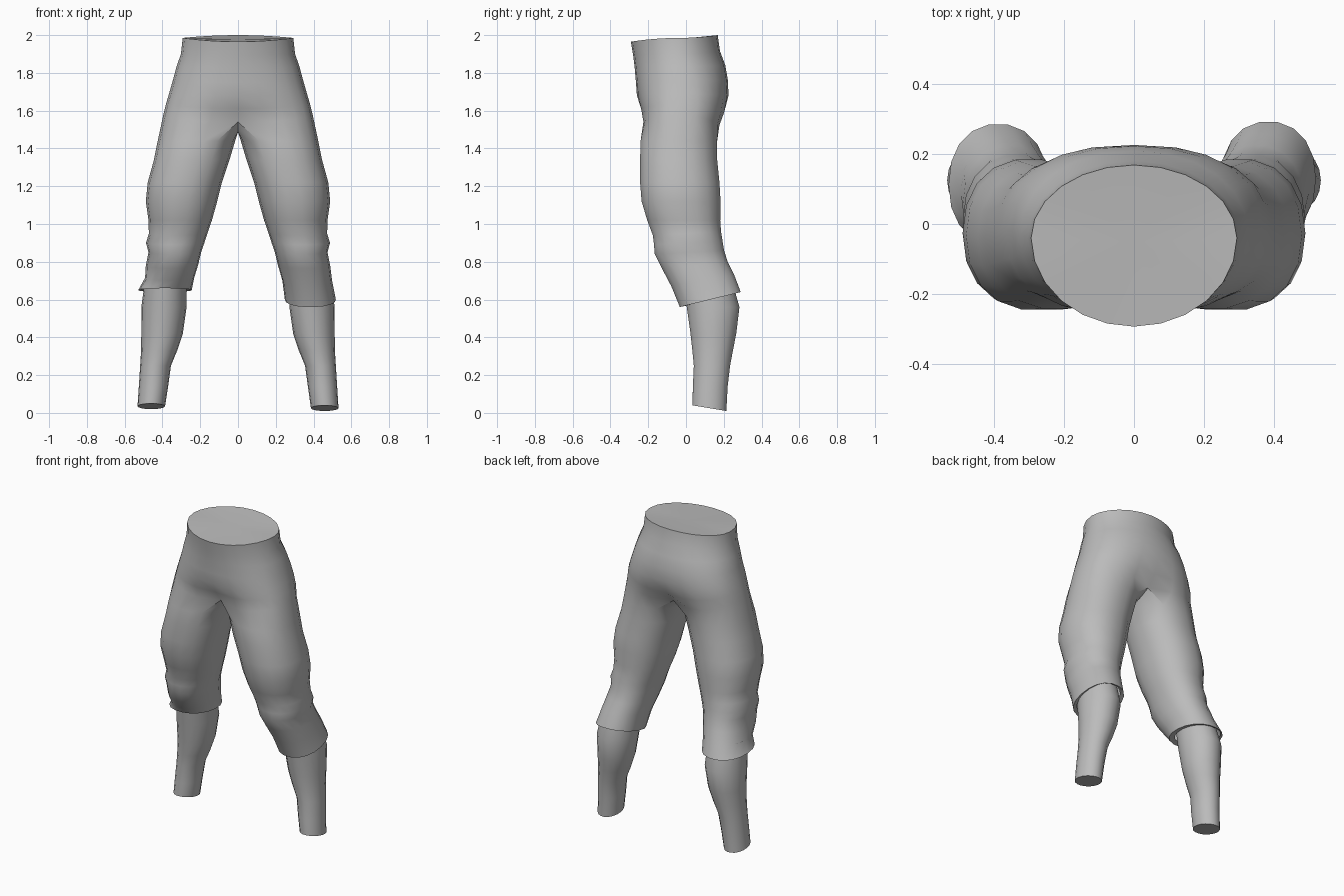
import bpy, bmesh, math

if "Cube" in bpy.data.objects:
    bpy.data.objects.remove(bpy.data.objects["Cube"])

fabric = bpy.data.materials.new("grey fabric")
fabric.diffuse_color = (0.5, 0.5, 0.5, 1)
fabric.use_nodes = True
fabric.node_tree.nodes["Principled BSDF"].inputs["Base Color"].default_value = fabric.diffuse_color


def power(v, n):
    return math.copysign(abs(v) ** (2 / n), v)


def make(name, verts, faces, angle=35):
    me = bpy.data.meshes.new(name)
    me.from_pydata(verts, [], faces)
    bm = bmesh.new()
    bm.from_mesh(me)
    bmesh.ops.recalc_face_normals(bm, faces=bm.faces)
    bm.to_mesh(me)
    bm.free()
    me.materials.append(fabric)
    ob = bpy.data.objects.new(name, me)
    bpy.context.collection.objects.link(ob)
    bpy.ops.object.select_all(action='DESELECT')
    ob.select_set(True)
    bpy.context.view_layer.objects.active = ob
    bpy.ops.object.shade_smooth_by_angle(angle=math.radians(angle))
    return ob


def limb_ring(side, z, xi, xo, yf, yb, tilt, n=2.2):
    """18 points round a leg, from the inner front round the outside and back."""
    pts = []
    for k in range(18):
        a = math.radians(-120 + 20 * k)
        c, s = power(math.cos(a), n), power(math.sin(a), n)
        pts.append((side * ((xi + xo) / 2 + (xo - xi) / 2 * c),
                    (yf + yb) / 2 + (yb - yf) / 2 * s, z + tilt * s))
    return pts


def bridge(a, b):
    n = len(a)
    return [(a[i], a[(i + 1) % n], b[(i + 1) % n], b[i]) for i in range(n)]


# Hips: z front, z side, z back, half width, y front, y back, y widest, exponent, dent
HIPS = [
    (1.965, 1.985, 2.0, .293, -.292, .168, -.04, 2.0, 0),
    (1.895, 1.90, 1.915, .302, -.280, .180, -.04, 2.0, 0),
    (1.83, 1.835, 1.84, .325, -.272, .208, -.03, 2.1, 0),
    (1.75, 1.76, 1.76, .345, -.265, .222, -.02, 2.25, 0),
    (1.68, 1.69, 1.68, .365, -.260, .225, -.02, 2.4, 0),
    (1.61, 1.64, 1.59, .380, -.247, .212, -.02, 2.6, .02),
    (1.54, 1.58, 1.52, .395, -.238, .190, -.03, 2.7, .06),
]
# Trouser leg: z, x inner, x outer, y front, y back, tilt
LEG = [
    (1.44, .015, .425, -.243, .168, .0),
    (1.34, .045, .445, -.246, .168, .0),
    (1.22, .085, .478, -.246, .180, .0),
    (1.12, .110, .488, -.238, .186, .0),
    (1.02, .138, .474, -.208, .184, .0),
    (.95, .162, .472, -.178, .188, .01),
    (.90, .178, .487, -.172, .196, .01),
    (.85, .195, .474, -.168, .204, .01),
    (.78, .212, .488, -.130, .225, .015),
    (.70, .235, .498, -.080, .258, .03),
    (.60, .248, .518, -.035, .292, .04),
]
# Shin: z, x inner, x outer, y front, y back, tilt
SHIN = [
    (.72, .275, .490, -.02, .24, 0),
    (.56, .272, .512, .002, .285, 0),
    (.42, .292, .512, .022, .268, 0),
    (.33, .322, .513, .032, .25, 0),
    (.25, .355, .518, .040, .235, 0),
    (.14, .370, .525, .035, .222, 0),
    (.025, .386, .532, .033, .215, -.015),
]

verts, faces, rings = [], [], []

# Waist and hip rings, 24 points starting at the front centre
for zf, zs, zb, rx, yf, yb, cy, n, dent in HIPS:
    rings.append(list(range(len(verts), len(verts) + 24)))
    for k in range(24):
        a = math.radians(-90 + 15 * k)
        x, s = rx * power(math.cos(a), n), power(math.sin(a), n)
        y = cy + s * (cy - yf if s < 0 else yb - cy)
        blend = math.exp(-(x / .1) ** 2)
        y -= math.copysign(dent * blend, s)
        z = zs + ((zf if s < 0 else zb) - zs) * math.cos(a) ** 0 * s * s
        verts.append((x, y, z))
for a, b in zip(rings, rings[1:]):
    faces += bridge(a, b)

# Closed waist
verts.append((0, -.05, 1.978))
faces += [(rings[0][i], rings[0][(i + 1) % 24], len(verts) - 1) for i in range(24)]

# Crotch seam shared by both legs, running back to front
seam = list(range(len(verts), len(verts) + 5))
verts += [(0, .085, 1.497), (0, .04, 1.488), (0, -.02, 1.485), (0, -.08, 1.488), (0, -.13, 1.505)]

# Trouser legs
hip = rings[-1]
for side in (1, -1):
    outer = [hip[k * side % 24] for k in range(13)]
    prev = outer + seam
    rows = list(LEG)
    if side < 0:  # this cuff rides higher at the front
        rows[-2:] = [(.715, .232, .492, -.085, .25, .015), (.65, .245, .528, -.06, .285, -.01)]
    z, xi, xo, yf, yb, t = rows[-1]
    rows.append((z + .006, xi + .03, xo - .015, yf + .03, yb - .015, t))  # hem turned in
    for row in rows:
        ring = list(range(len(verts), len(verts) + 18))
        verts += limb_ring(side, *row)
        faces += bridge(prev, ring)
        prev = ring
make("trousers", verts, faces)

# Shins below the cuffs, closed at the ankle
for side, name in ((1, "right_shin"), (-1, "left_shin")):
    v, f, prev = [], [], None
    for row in SHIN:
        ring = list(range(len(v), len(v) + 18))
        v += limb_ring(side, *row, n=2.0)
        if prev:
            f += bridge(prev, ring)
        prev = ring
    v = [(x, y, max(z, .0) if side > 0 or z > .1 else z + .01) for x, y, z in v]
    f.append(tuple(prev))
    make(name, v, f)
